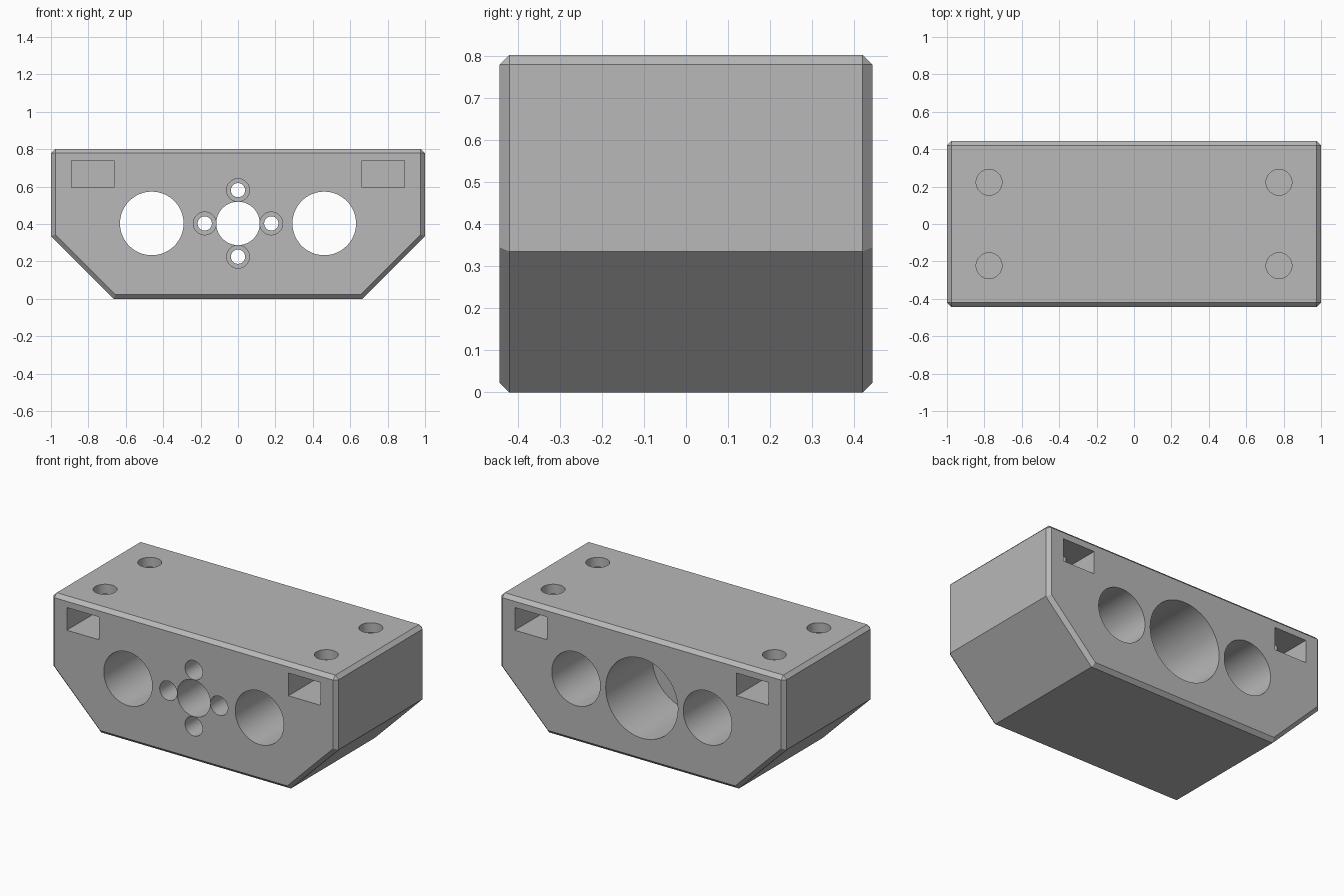
import bpy
import bmesh
import math
from mathutils import Matrix

default = bpy.data.objects.get("Cube")
if default:
    bpy.data.objects.remove(default)

HALF_DEPTH = 0.443
HEIGHT = 0.802
AXIS_Z = 0.403
CHAMFER = 0.023

grey = bpy.data.materials.new("plain grey")
grey.use_nodes = True
colour = (0.48, 0.48, 0.48, 1)
grey.diffuse_color = colour
grey.node_tree.nodes["Principled BSDF"].inputs["Base Color"].default_value = colour


def add_object(name, bm):
    mesh = bpy.data.meshes.new(name)
    bmesh.ops.recalc_face_normals(bm, faces=bm.faces)
    bm.to_mesh(mesh)
    bm.free()
    mesh.materials.append(grey)
    obj = bpy.data.objects.new(name, mesh)
    bpy.context.collection.objects.link(obj)
    return obj


def cut(bm):
    """Subtract the given shape from the housing."""
    cutter = add_object("cutter", bm)
    cutter.hide_render = True
    mod = housing.modifiers.new("cut", 'BOOLEAN')
    mod.operation = 'DIFFERENCE'
    mod.solver = 'EXACT'
    mod.object = cutter
    bpy.ops.object.modifier_apply(modifier=mod.name)
    bpy.data.objects.remove(cutter)


def bore(x, z, radius, y0=-0.6, y1=0.6):
    """Round hole running front to back."""
    bm = bmesh.new()
    place = Matrix.Translation((x, (y0 + y1) / 2, z)) @ Matrix.Rotation(math.pi / 2, 4, 'X')
    bmesh.ops.create_cone(bm, cap_ends=True, segments=64, radius1=radius,
                          radius2=radius, depth=y1 - y0, matrix=place)
    cut(bm)


def drill(x, y, radius, z0):
    """Blind round hole from the top face."""
    bm = bmesh.new()
    bmesh.ops.create_cone(bm, cap_ends=True, segments=48, radius1=radius, radius2=radius,
                          depth=1 - z0, matrix=Matrix.Translation((x, y, (1 + z0) / 2)))
    cut(bm)


def pocket(x, y, z, size):
    """Rectangular recess."""
    bm = bmesh.new()
    bmesh.ops.create_cube(bm, size=1, matrix=Matrix.Translation((x, y, z)) @ Matrix.Diagonal((*size, 1)))
    cut(bm)


# Housing: extruded outline with sloping lower corners
outline = [(-0.665, 0), (0.665, 0), (1, 0.335), (1, HEIGHT), (-1, HEIGHT), (-1, 0.335)]
bm = bmesh.new()
face = bm.faces.new([bm.verts.new((x, -HALF_DEPTH, z)) for x, z in outline])
extruded = bmesh.ops.extrude_face_region(bm, geom=[face])
bmesh.ops.translate(bm, vec=(0, 2 * HALF_DEPTH, 0),
                    verts=[v for v in extruded["geom"] if isinstance(v, bmesh.types.BMVert)])
bmesh.ops.recalc_face_normals(bm, faces=bm.faces)

# Chamfer the front and back rims and the two top side edges
rims = [e for e in bm.edges
        if abs(e.verts[0].co.y - e.verts[1].co.y) < 0.01
        or min(v.co.z for v in e.verts) > HEIGHT - 0.01]
bmesh.ops.bevel(bm, geom=rims, offset=CHAMFER, offset_type='OFFSET',
                segments=1, profile=0.5, affect='EDGES')
housing = add_object("housing", bm)
bpy.ops.object.select_all(action='DESELECT')
bpy.context.view_layer.objects.active = housing
housing.select_set(True)

# Large side bores
for side in (-1, 1):
    bore(side * 0.461, AXIS_Z, 0.17)

# Central shaft hole with a wide recess from the back
bore(0, AXIS_Z, 0.116)
bore(0, AXIS_Z, 0.253, -0.027, 0.6)

# Four screw holes with counterbores from the front
for i in range(4):
    angle = i * math.pi / 2
    x, z = 0.178 * math.cos(angle), AXIS_Z + 0.178 * math.sin(angle)
    bore(x, z, 0.038, -0.6, 0.1)
    bore(x, z, 0.061, -0.6, -0.2)

# Corner pockets, each with a mounting hole from the top
for sx in (-1, 1):
    for sy in (-1, 1):
        pocket(sx * 0.777, sy * 0.355, 0.668, (0.226, 0.49, 0.144))
        drill(sx * 0.775, sy * 0.223, 0.069, 0.62)

bpy.ops.object.shade_smooth_by_angle(angle=math.radians(30))
